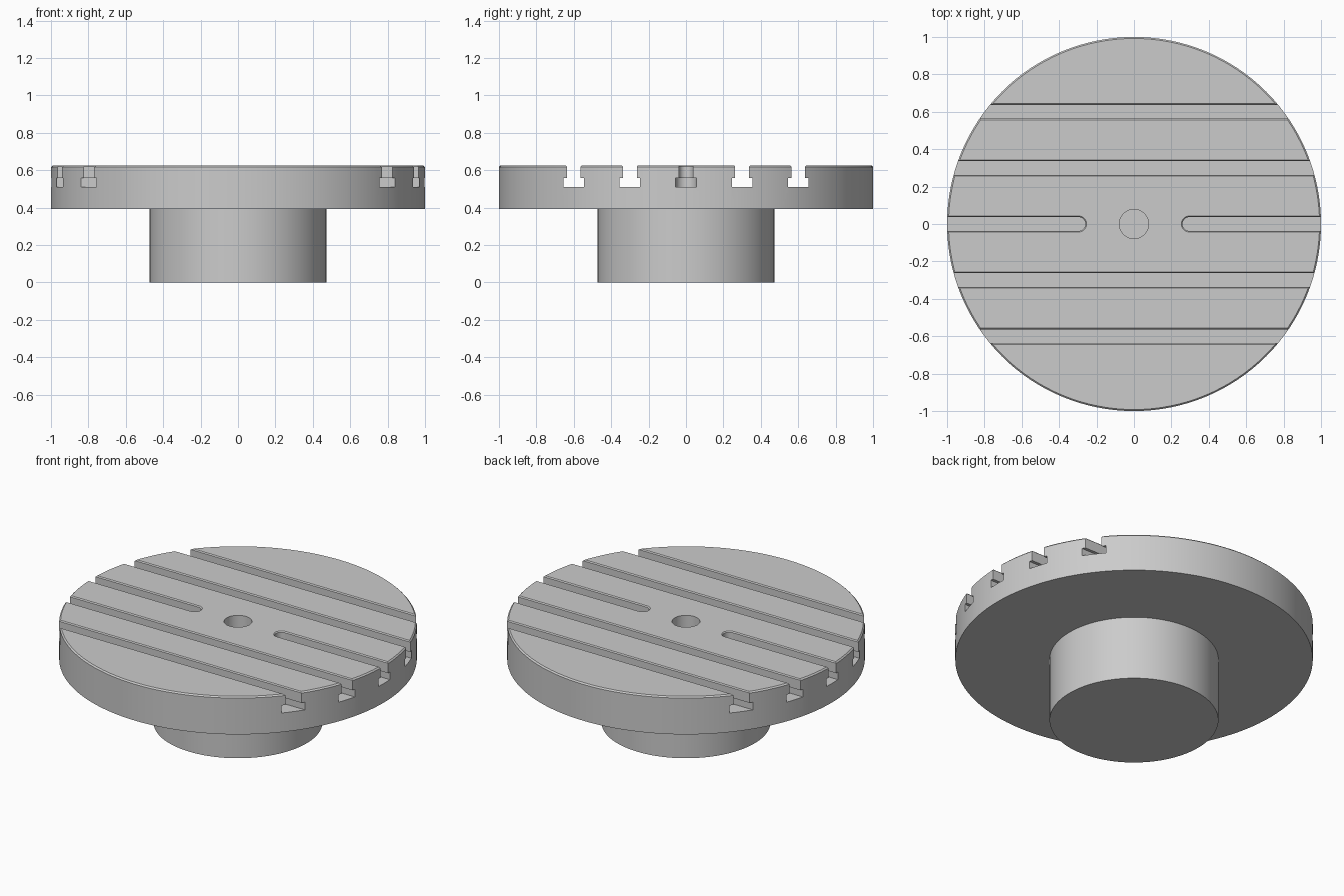
import bpy
import bmesh
from math import cos, sin, pi, radians

cube = bpy.data.objects.get("Cube")
if cube:
    bpy.data.objects.remove(cube, do_unlink=True)

SEGMENTS = 128
TOP, CHAMFER = 0.625, 0.008

metal = bpy.data.materials.new("machined_grey")
metal.use_nodes = True
grey = (0.6, 0.6, 0.6, 1)
metal.diffuse_color = grey
metal.node_tree.nodes["Principled BSDF"].inputs["Base Color"].default_value = grey


def loft(name, rings):
    """Join closed rings of points into a capped solid."""
    bm = bmesh.new()
    loops = [[bm.verts.new(p) for p in ring] for ring in rings]
    n = len(loops[0])
    for low, high in zip(loops, loops[1:]):
        for i in range(n):
            j = (i + 1) % n
            bm.faces.new((low[i], low[j], high[j], high[i]))
    bm.faces.new(loops[0][::-1])
    bm.faces.new(loops[-1])
    bmesh.ops.recalc_face_normals(bm, faces=bm.faces)
    mesh = bpy.data.meshes.new(name)
    bm.to_mesh(mesh)
    bm.free()
    mesh.materials.append(metal)
    obj = bpy.data.objects.new(name, mesh)
    bpy.context.collection.objects.link(obj)
    return obj


def circle(r, z):
    return [(r * cos(2 * pi * i / SEGMENTS), r * sin(2 * pi * i / SEGMENTS), z)
            for i in range(SEGMENTS)]


# T-shaped slot section as (half width, height), chamfered at the mouth
T_SECTION = [(0.055, 0.511), (0.055, 0.558), (0.037, 0.558),
             (0.037, TOP - 0.006), (0.043, TOP), (0.063, TOP + 0.02)]


def through_slot(y):
    return loft("slot_cutter", [[(-1.2, y - h, z), (1.2, y - h, z),
                                 (1.2, y + h, z), (-1.2, y + h, z)]
                                for h, z in T_SECTION])


def blind_slot(side):
    """Slot from the rim inwards, ending in a half round."""
    rings = []
    for h, z in T_SECTION:
        arc = [(side * (0.296 - h * sin(pi * i / 16)), h * cos(pi * i / 16), z)
               for i in range(17)]
        rings.append(arc + [(side * 1.2, -h, z), (side * 1.2, h, z)])
    return loft("slot_cutter", rings)


# Table body: stem, disc with chamfered rim, and blind centre hole
table = loft("rotary_table", [circle(r, z) for r, z in (
    (0.472, 0), (0.472, 0.393), (1, 0.393), (1, TOP - CHAMFER),
    (1 - CHAMFER, TOP), (0.078, TOP), (0.078, 0.4))])

# Cut the slots
cutters = [through_slot(y) for y in (-0.6, -0.3, 0.3, 0.6)]
cutters += [blind_slot(side) for side in (-1, 1)]
bpy.context.view_layer.objects.active = table
for cutter in cutters:
    cutter.hide_render = True
    mod = table.modifiers.new("slot", "BOOLEAN")
    mod.operation = "DIFFERENCE"
    mod.solver = "EXACT"
    mod.object = cutter
    bpy.ops.object.modifier_apply(modifier=mod.name)
    bpy.data.objects.remove(cutter, do_unlink=True)

# Smooth the round walls, keep machined edges crisp
bpy.ops.object.select_all(action="DESELECT")
table.select_set(True)
bpy.ops.object.shade_smooth_by_angle(angle=radians(25))
